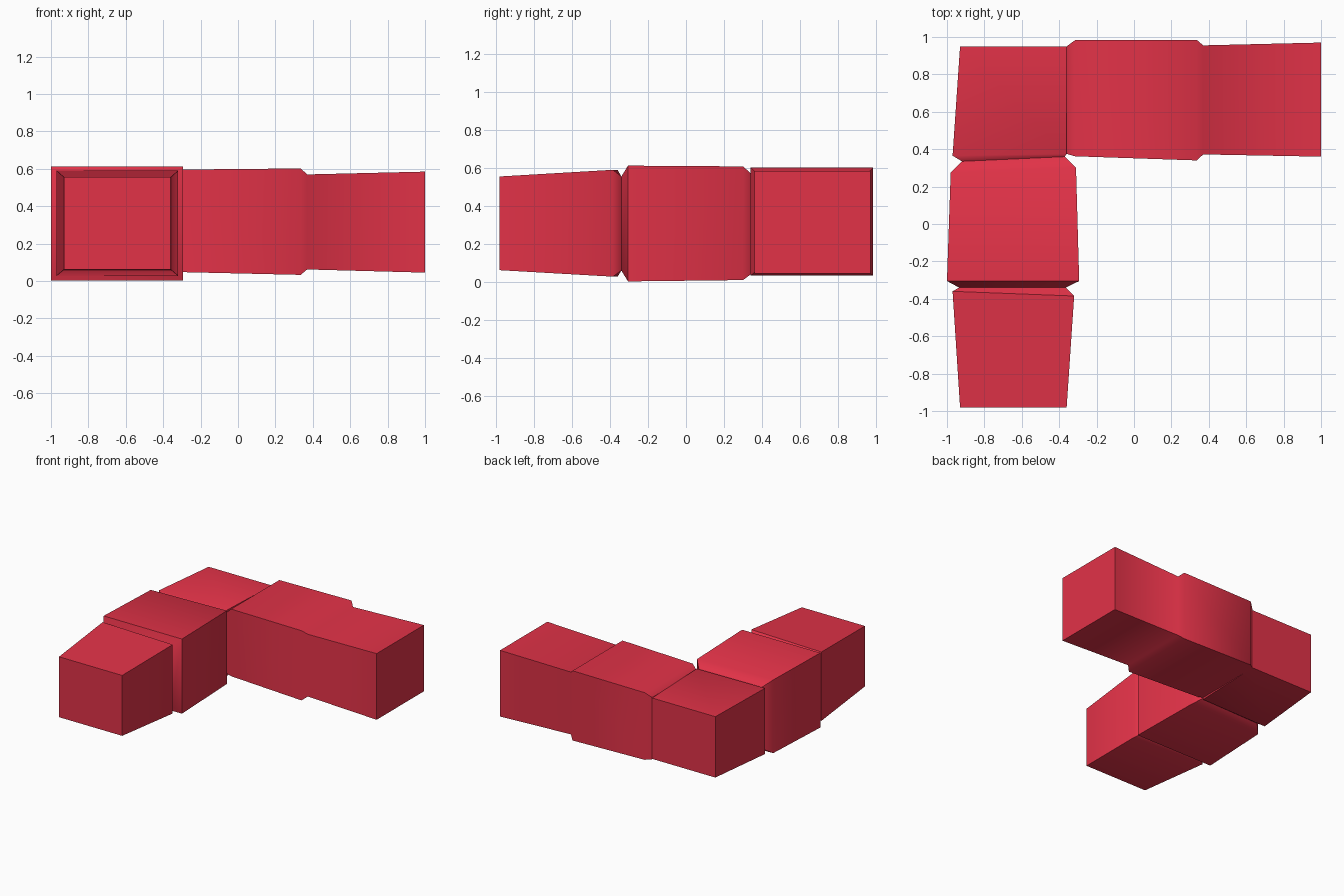
import bpy, bmesh, math

if "Cube" in bpy.data.objects:
    bpy.data.objects.remove(bpy.data.objects["Cube"], do_unlink=True)

red = bpy.data.materials.new("red")
red.use_nodes = True
red.diffuse_color = (0.76, 0.032, 0.064, 1)
red.node_tree.nodes["Principled BSDF"].inputs["Base Color"].default_value = red.diffuse_color


def loft(name, rings, along_x, close_start=True):
    """Box-section tube through rings of (near, far, low side, high side, bottom, top)."""
    bm = bmesh.new()
    loops = []
    for d0, d1, s0, s1, z0, z1 in rings:
        corners = [(d0, s0, z0), (d1, s1, z0), (d1, s1, z1), (d0, s0, z1)]
        loops.append([bm.verts.new((d, s, z) if along_x else (s, d, z)) for d, s, z in corners])
    for a, b in zip(loops, loops[1:]):
        for i in range(4):
            j = (i + 1) % 4
            bm.faces.new((a[i], a[j], b[j], b[i]))
    if close_start:
        bm.faces.new(loops[0])
    bm.faces.new(loops[-1])
    bmesh.ops.recalc_face_normals(bm, faces=bm.faces[:])
    mesh = bpy.data.meshes.new(name)
    bm.to_mesh(mesh)
    bm.free()
    mesh.materials.append(red)
    obj = bpy.data.objects.new(name, mesh)
    bpy.context.collection.objects.link(obj)
    bpy.ops.object.select_all(action="DESELECT")
    obj.select_set(True)
    bpy.context.view_layer.objects.active = obj
    bpy.ops.object.shade_smooth_by_angle(angle=math.radians(50))
    return obj


# Front arm with its grooves, ending in the corner block
loft("front_arm_and_corner", [
    (-0.98, -0.98, -0.93, -0.36, 0.062, 0.555),
    (-0.36, -0.385, -0.97, -0.32, 0.028, 0.59),
    (-0.34, -0.34, -0.935, -0.365, 0.06, 0.555),
    (-0.305, -0.305, -1.0, -0.293, 0.003, 0.612),
    (0.275, 0.30, -0.98, -0.31, 0.01, 0.608),
    (0.335, 0.36, -0.92, -0.37, 0.055, 0.555),
    (0.365, 0.375, -0.97, -0.36, 0.035, 0.572),
    (0.95, 0.95, -0.93, -0.36, 0.055, 0.552),
], along_x=False)

# Side arm growing out of the corner block
loft("side_arm", [
    (-0.36, -0.36, 0.375, 0.95, 0.052, 0.556),
    (-0.315, -0.315, 0.362, 0.983, 0.048, 0.596),
    (0.335, 0.335, 0.34, 0.985, 0.033, 0.602),
    (0.37, 0.37, 0.372, 0.955, 0.062, 0.57),
    (1.0, 1.0, 0.36, 0.97, 0.045, 0.585),
], along_x=True, close_start=False)
